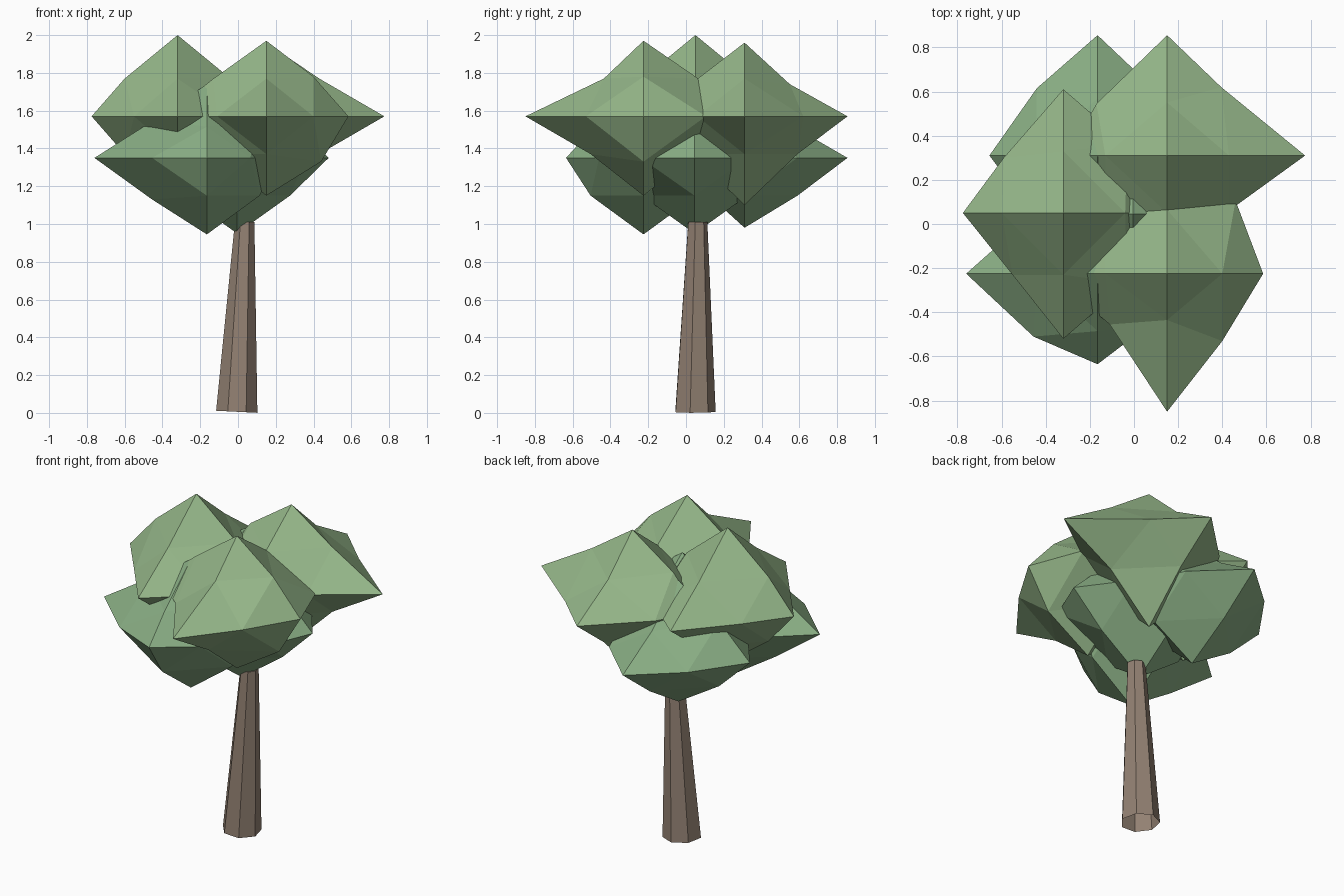
import bpy, bmesh, math
from itertools import product

if "Cube" in bpy.data.objects:
    bpy.data.objects.remove(bpy.data.objects["Cube"])


def material(name, rgb):
    m = bpy.data.materials.new(name)
    m.diffuse_color = (*rgb, 1)
    m.use_nodes = True
    m.node_tree.nodes["Principled BSDF"].inputs["Base Color"].default_value = m.diffuse_color
    return m


bark = material("bark", (0.29, 0.22, 0.17))
leaf_upper = material("leaf_upper", (0.30, 0.47, 0.25))
leaf_lower = material("leaf_lower", (0.25, 0.42, 0.23))


def finish(bm, name, mat):
    bmesh.ops.recalc_face_normals(bm, faces=bm.faces)
    me = bpy.data.meshes.new(name)
    bm.to_mesh(me)
    bm.free()
    me.materials.append(mat)
    ob = bpy.data.objects.new(name, me)
    bpy.context.collection.objects.link(ob)


# Leaf clump: once-divided octahedron, points on the six axes pulled out
def clump(name, centre, neg, pos, mat, mids={}):
    bm = bmesh.new()
    verts = {}

    def vert(key):
        if key not in verts:
            used = [i for i in range(3) if key[i]]
            if len(used) == 1:
                i = used[0]
                off = [0, 0, 0]
                off[i] = pos[i] if key[i] > 0 else -neg[i]
            else:
                off = mids.get(key, [k * s for k, s in zip(key, (0.28, 0.28, 0.2))])
            verts[key] = bm.verts.new([c + o for c, o in zip(centre, off)])
        return verts[key]

    for x, y, z in product((-1, 1), repeat=3):
        a, b, c = (x, 0, 0), (0, y, 0), (0, 0, z)
        ab, bc, ca = (x, y, 0), (0, y, z), (x, 0, z)
        for tri in ((a, ab, ca), (b, bc, ab), (c, ca, bc), (ab, bc, ca)):
            bm.faces.new([vert(k) for k in tri])
    finish(bm, name, mat)


# Upper ring of three clumps
clump("upper_left_foliage", (-0.32, 0.05, 1.57), (0.455, 0.57, 0.40), (0.42, 0.56, 0.43),
      leaf_upper, {(-1, 1, 0): (-0.27, 0.25, 0), (-1, -1, 0): (-0.23, -0.28, 0),
                   (1, -1, 0): (0.29, -0.32, 0), (1, 1, 0): (0.29, 0.31, 0),
                   (0, -1, -1): (0, -0.30, -0.20)})
clump("upper_back_foliage", (0.15, 0.31, 1.57), (0.45, 0.38, 0.47), (0.625, 0.545, 0.39),
      leaf_upper, {(1, 1, 0): (0.245, 0.31, 0), (0, 1, 1): (0, 0.24, 0.17),
                   (-1, 1, 0): (-0.32, 0.235, 0), (1, -1, 0): (0.28, -0.25, 0),
                   (0, -1, 1): (0, -0.26, 0.19)})
clump("upper_front_foliage", (0.15, -0.225, 1.57), (0.53, 0.625, 0.42), (0.435, 0.46, 0.40),
      leaf_upper, {(1, -1, 0): (0.25, -0.305, 0), (1, 0, 1): (0.25, 0, 0.21),
                   (0, -1, 1): (0, -0.21, 0.20), (1, 1, 0): (0.31, 0.33, 0),
                   (-1, -1, 0): (-0.26, -0.23, 0), (0, 1, 1): (0, 0.29, 0.2),
                   (1, 0, -1): (0.29, 0, -0.24)})

# Lower clumps
clump("lower_front_foliage", (-0.165, -0.225, 1.35), (0.595, 0.41, 0.405), (0.38, 0.40, 0.39),
      leaf_lower, {(-1, -1, 0): (-0.29, -0.285, 0), (-1, 0, -1): (-0.29, 0, -0.22),
                   (0, -1, 1): (0, -0.26, 0.165), (1, -1, 0): (0.23, -0.235, 0)})
clump("lower_back_foliage", (-0.165, 0.31, 1.35), (0.49, 0.38, 0.37), (0.40, 0.545, 0.38),
      leaf_lower, {(-1, 1, 0): (-0.275, 0.305, 0), (0, 1, 1): (0, 0.26, 0.165),
                   (0, -1, -1): (0, -0.22, -0.17)})
clump("lower_centre_foliage", (-0.005, 0.045, 1.35), (0.40, 0.40, 0.40), (0.485, 0.40, 0.41),
      leaf_lower, {(1, -1, 0): (0.365, -0.285, 0)})

# Leaning seven-sided trunk, open at the base
bm = bmesh.new()
rings = []
for cx, cy, z, r in ((-0.007, 0.045, 0.0, 0.112), (0.035, 0.06, 1.01, 0.053)):
    ring = []
    for i in range(7):
        a = math.radians(-12) + i * math.tau / 7
        x = cx + r * math.cos(a)
        tilt = 0.006 - 0.05 * (x - cx) if z == 0 else 0
        ring.append(bm.verts.new((x, cy + r * math.sin(a), z + tilt)))
    rings.append(ring)
bm.faces.new(rings[1])
for i in range(7):
    j = (i + 1) % 7
    bm.faces.new((rings[0][i], rings[0][j], rings[1][j], rings[1][i]))
finish(bm, "trunk", bark)
